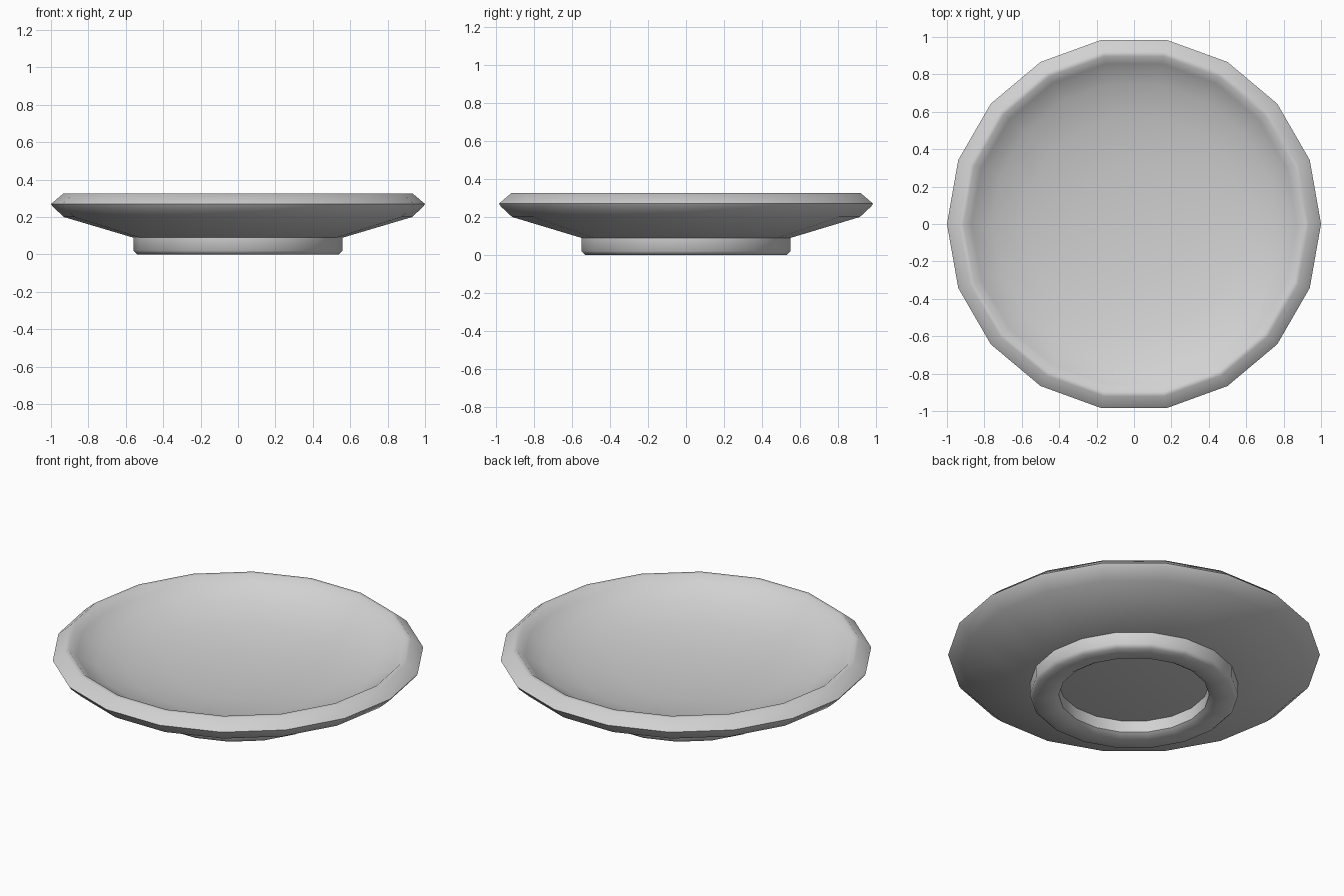
import bpy, bmesh
from math import radians, cos, sin, pi

cube = bpy.data.objects.get("Cube")
if cube:
    bpy.data.objects.remove(cube)

SIDES = 18

grey = bpy.data.materials.new("pale grey glaze")
grey.use_nodes = True
colour = (0.64, 0.64, 0.64, 1)
grey.diffuse_color = colour
grey.node_tree.nodes["Principled BSDF"].inputs["Base Color"].default_value = colour


def lathe(name, profile, closed=False):
    """Turn a (radius, height) profile into an 18-sided solid; radius 0 makes a pole."""
    bm = bmesh.new()
    rings = []
    for r, z in profile:
        if r == 0:
            rings.append([bm.verts.new((0, 0, z))] * SIDES)
        else:
            rings.append([bm.verts.new((r * cos(2 * pi * i / SIDES),
                                        r * sin(2 * pi * i / SIDES), z))
                          for i in range(SIDES)])
    pairs = list(zip(rings, rings[1:]))
    if closed:
        pairs.append((rings[-1], rings[0]))
    for a, b in pairs:
        for i in range(SIDES):
            j = (i + 1) % SIDES
            corners = list(dict.fromkeys((a[i], a[j], b[j], b[i])))
            bm.faces.new(corners)
    bmesh.ops.recalc_face_normals(bm, faces=bm.faces)
    mesh = bpy.data.meshes.new(name)
    bm.to_mesh(mesh)
    bm.free()
    mesh.materials.append(grey)
    obj = bpy.data.objects.new(name, mesh)
    bpy.context.collection.objects.link(obj)
    bpy.ops.object.select_all(action='DESELECT')
    obj.select_set(True)
    bpy.context.view_layer.objects.active = obj
    bpy.ops.object.shade_smooth_by_angle(angle=radians(55))
    return obj


# Shallow dish: underside, bevelled rim, then the curved inside
lathe("dish", [
    (0, 0.09), (0.56, 0.09), (0.93, 0.20), (0.99, 0.255), (1.0, 0.27),
    (0.935, 0.325), (0.91, 0.325), (0.87, 0.287), (0.76, 0.23),
    (0.58, 0.18), (0.32, 0.145), (0, 0.135)])

# Hollow foot ring with softened lower edges
lathe("foot_ring", [
    (0.56, 0.092), (0.56, 0.02), (0.54, 0), (0.435, 0),
    (0.405, 0.02), (0.405, 0.092)], closed=True)
